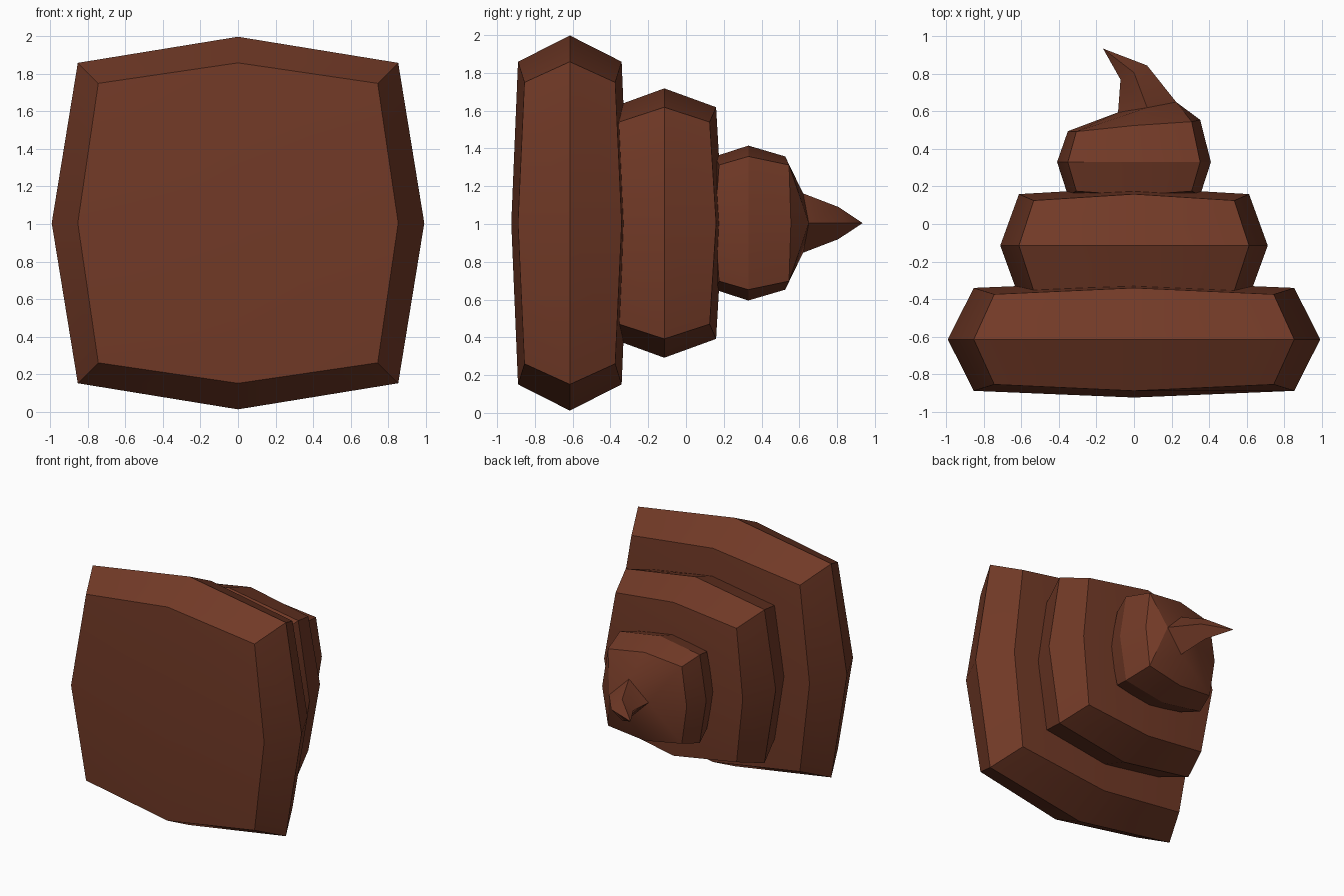
import bpy, bmesh
from mathutils import Vector

if "Cube" in bpy.data.objects:
    bpy.data.objects.remove(bpy.data.objects["Cube"])

ZC = 1.005  # height of the central axis (the swirl points along +y)

brown = bpy.data.materials.new("chocolate brown")
brown.diffuse_color = (0.168, 0.042, 0.020, 1)
brown.use_nodes = True
brown.node_tree.nodes["Principled BSDF"].inputs["Base Color"].default_value = brown.diffuse_color


def rounded_block(y, radius, half_y):
    """Cube cut once per side, with edges and corners pulled in."""
    bm = bmesh.new()
    bmesh.ops.create_cube(bm, size=2)
    bmesh.ops.subdivide_edges(bm, edges=bm.edges[:], cuts=1, use_grid_fill=True)
    side = (1.0, 0.86, 0.75)
    depth = (1.0, 0.885, 0.775)
    for v in bm.verts:
        n = sum(abs(c) > 0.5 for c in v.co) - 1
        v.co = Vector((v.co.x * radius * side[n],
                       y + v.co.y * half_y * depth[n],
                       ZC + v.co.z * radius * side[n]))
    return bm


def finish(bm, name):
    bmesh.ops.recalc_face_normals(bm, faces=bm.faces[:])
    me = bpy.data.meshes.new(name)
    bm.to_mesh(me)
    bm.free()
    me.materials.append(brown)
    ob = bpy.data.objects.new(name, me)
    bpy.context.collection.objects.link(ob)
    bpy.context.view_layer.objects.active = ob
    ob.select_set(True)
    bpy.ops.object.shade_smooth_by_angle(angle=0.5)
    ob.select_set(False)


# Two plain tiers
finish(rounded_block(-0.615, 0.993, 0.31), "bottom_tier")
finish(rounded_block(-0.115, 0.713, 0.31), "middle_tier")

# Top tier: tilted end, opened up and drawn into a bent tip
bm = rounded_block(0.33, 0.41, 0.2)
top = [v for v in bm.verts if v.co.y > 0.4]
centre = max(top, key=lambda v: v.co.y)
for v in top:
    corner = abs(v.co.x) > 0.1 and abs(v.co.z - ZC) > 0.1
    v.co.y = 0.525 + 0.086 * v.co.x - (0.006 if corner else 0)

# Outer loop, ordered: +x, corner, +z, corner, -x, corner, -z, corner
dirs = [(1, 0), (1, 1), (0, 1), (-1, 1), (-1, 0), (-1, -1), (0, -1), (1, -1)]


def sign(a):
    return 0 if abs(a) < 0.05 else (1 if a > 0 else -1)


loop = [next(v for v in top if v is not centre
             and (sign(v.co.x), sign(v.co.z - ZC)) == d) for d in dirs]
bmesh.ops.delete(bm, geom=[centre], context='VERTS')


def diamond(right, mid, left, half_z):
    pts = [(*right, 0), (*mid, half_z), (*left, 0), (*mid, -half_z)]
    return [bm.verts.new((x, y, ZC + z)) for x, y, z in pts]


base = diamond((0.225, 0.65), (0.07, 0.62), (-0.085, 0.595), 0.157)
bend = diamond((0.07, 0.845), (0.0, 0.807), (-0.072, 0.77), 0.085)
apex = bm.verts.new((-0.165, 0.935, ZC))
for i in range(4):
    j = (i + 1) % 4
    a, c, b = loop[2 * i], loop[2 * i + 1], loop[(2 * i + 2) % 8]
    bm.faces.new((a, c, base[i]))
    bm.faces.new((c, b, base[j]))
    bm.faces.new((c, base[j], base[i]))
    bm.faces.new((base[i], base[j], bend[j], bend[i]))
    bm.faces.new((bend[i], bend[j], apex))
finish(bm, "top_tier_with_tip")
